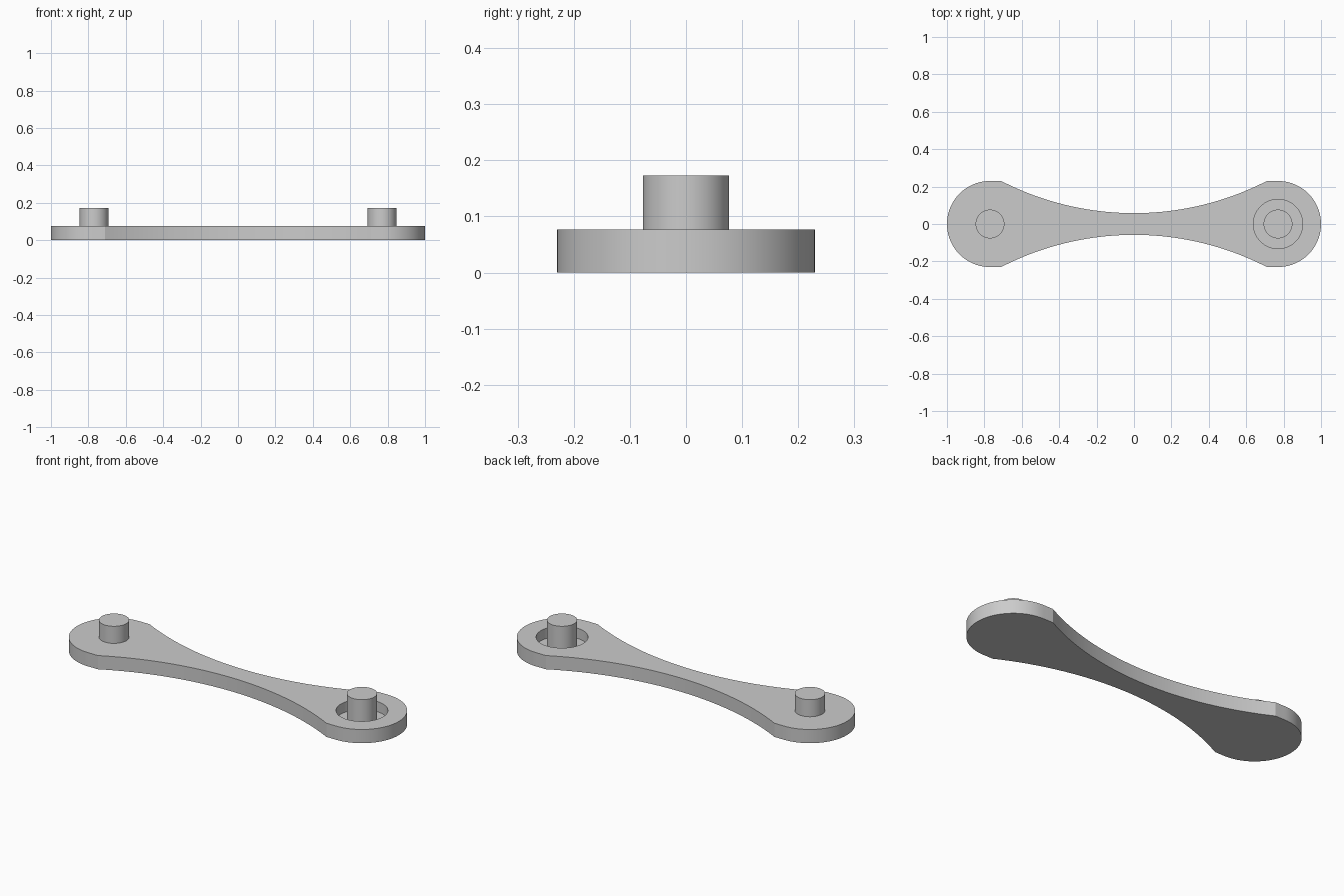
import bpy, bmesh, math

if "Cube" in bpy.data.objects:
    bpy.data.objects.remove(bpy.data.objects["Cube"])

THICK, END_X, END_R = 0.077, 0.77, 0.23
PEG_R, PEG_TOP, WELL_R, WELL_Z = 0.077, 0.173, 0.132, 0.02
NECK_X, NECK_Y = 0.71, 0.058

grey = bpy.data.materials.new("plain grey")
grey.diffuse_color = (0.6, 0.6, 0.6, 1)
grey.use_nodes = True
grey.node_tree.nodes["Principled BSDF"].inputs["Base Color"].default_value = grey.diffuse_color


def smooth(obj):
    bpy.ops.object.select_all(action='DESELECT')
    obj.select_set(True)
    bpy.context.view_layer.objects.active = obj
    bpy.ops.object.shade_smooth_by_angle(angle=math.radians(20))


def cylinder(name, x, r, z0, z1):
    bpy.ops.mesh.primitive_cylinder_add(vertices=64, radius=r, depth=z1 - z0,
                                        location=(x, 0, (z0 + z1) / 2))
    obj = bpy.context.object
    obj.name = name
    obj.data.materials.append(grey)
    return obj


# Link outline: rounded right end, concave top edge, then the same turned 180 degrees
half = [(END_X + END_R * math.cos(a), END_R * math.sin(a))
        for a in (math.pi * (i / 40 - 0.5) for i in range(41))]
sag = END_R - NECK_Y
R = (NECK_X ** 2 + sag ** 2) / (2 * sag)
sweep = math.asin(NECK_X / R)
for i in range(41):
    a = sweep * (1 - i / 20)
    half.append((R * math.sin(a), NECK_Y + R - R * math.cos(a)))
outline = half + [(-x, -y) for x, y in half]

# Plate
bm = bmesh.new()
face = bm.faces.new([bm.verts.new((x, y, 0)) for x, y in outline])
top = bmesh.ops.extrude_face_region(bm, geom=[face])
bmesh.ops.translate(bm, vec=(0, 0, THICK),
                    verts=[v for v in top["geom"] if isinstance(v, bmesh.types.BMVert)])
bmesh.ops.recalc_face_normals(bm, faces=bm.faces)
mesh = bpy.data.meshes.new("link_plate")
bm.to_mesh(mesh)
bm.free()
plate = bpy.data.objects.new("link_plate", mesh)
bpy.context.collection.objects.link(plate)
mesh.materials.append(grey)

# Round well around the right peg
cutter = cylinder("well_cutter", END_X, WELL_R, WELL_Z, THICK + 0.1)
mod = plate.modifiers.new("well", 'BOOLEAN')
mod.operation, mod.solver, mod.object = 'DIFFERENCE', 'EXACT', cutter
bpy.context.view_layer.objects.active = plate
bpy.ops.object.modifier_apply(modifier=mod.name)
bpy.data.objects.remove(cutter)
smooth(plate)

# Pegs
smooth(cylinder("left_peg", -END_X, PEG_R, THICK, PEG_TOP))
smooth(cylinder("right_peg", END_X, PEG_R, WELL_Z, PEG_TOP))
